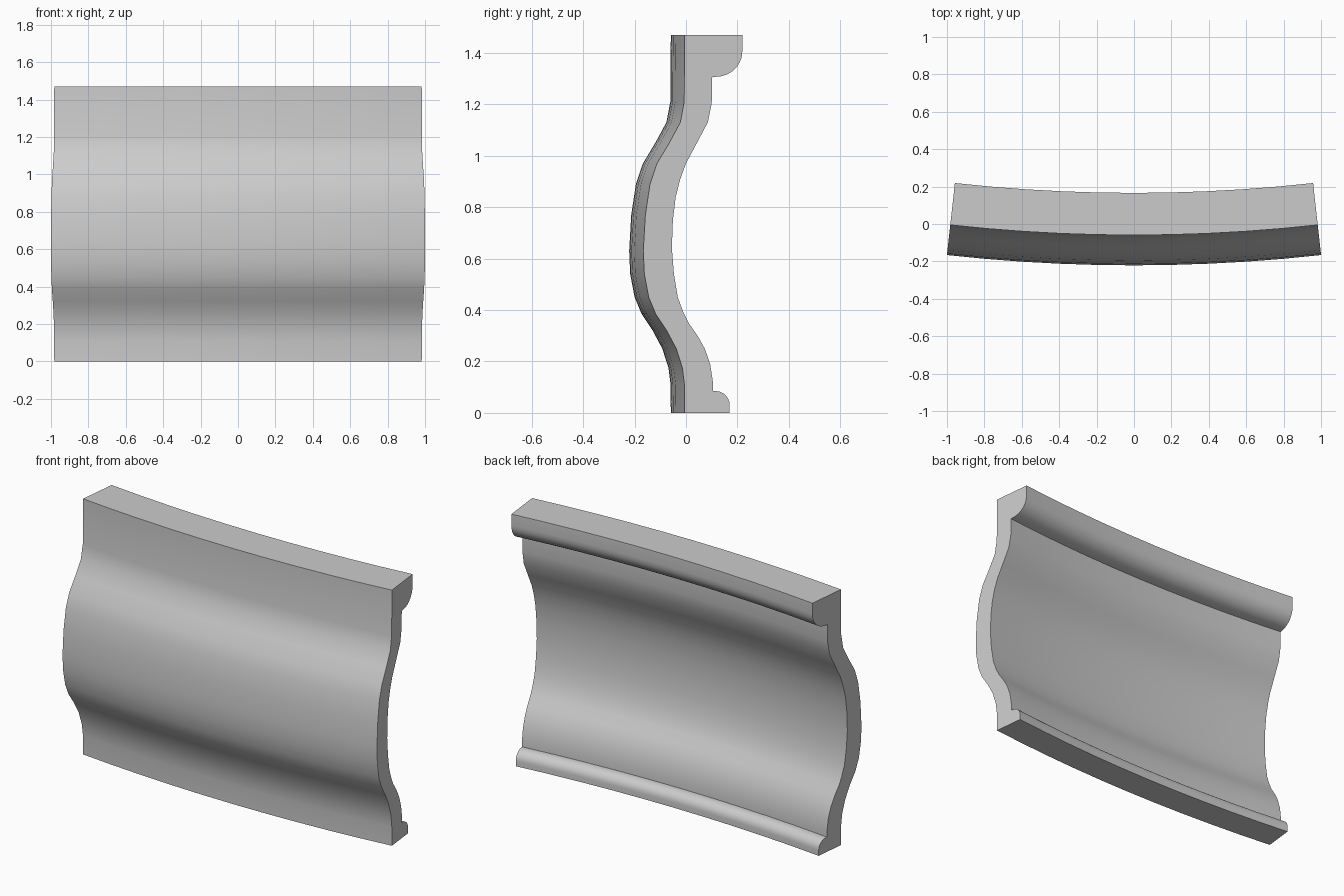
import bpy, bmesh, math

if "Cube" in bpy.data.objects:
    bpy.data.objects.remove(bpy.data.objects["Cube"])

A = 0.11            # half sweep angle
C = 8.89            # y of the sweep axis
SEG = 10


def arc(cy, cz, ry, rz, a0, a1, n=7):
    return [(cy + ry * math.cos(math.radians(a0 + (a1 - a0) * i / n)),
             cz + rz * math.sin(math.radians(a0 + (a1 - a0) * i / n))) for i in range(n + 1)]


# End section (y, z): base bead, inner wave, top ovolo, outer wave
profile = [(0.17, 0.0)]
profile += arc(0.115, 0.03, 0.055, 0.055, 0, 90)
profile += [(0.105, 0.085), (0.104, 0.125), (0.094, 0.19), (0.073, 0.25), (0.045, 0.3),
            (0.01, 0.35), (-0.01, 0.39), (-0.032, 0.45), (-0.047, 0.54), (-0.055, 0.64),
            (-0.051, 0.75), (-0.04, 0.84), (-0.022, 0.91), (0.0, 0.97), (0.04, 1.045),
            (0.085, 1.13), (0.1, 1.205), (0.102, 1.305)]
profile += arc(0.117, 1.405, 0.102, 0.098, -90, 0)
profile += [(0.219, 1.47), (-0.005, 1.47), (-0.007, 1.21), (-0.022, 1.13), (-0.065, 1.05),
            (-0.113, 0.97), (-0.14, 0.89), (-0.158, 0.77), (-0.166, 0.63), (-0.162, 0.54),
            (-0.145, 0.45), (-0.118, 0.385), (-0.075, 0.32), (-0.038, 0.25),
            (-0.014, 0.175), (-0.006, 0.11), (-0.005, 0.0)]

# Sweep the section round a distant vertical axis
bm = bmesh.new()
rings = []
for i in range(SEG + 1):
    t = -A + 2 * A * i / SEG
    ring = []
    for y, z in profile:
        r = (C - y) / math.cos(A)
        ring.append(bm.verts.new((r * math.sin(t), C - r * math.cos(t), z)))
    rings.append(ring)
n = len(profile)
for a, b in zip(rings, rings[1:]):
    for j in range(n):
        k = (j + 1) % n
        bm.faces.new((a[j], a[k], b[k], b[j]))
bm.faces.new(rings[0])
bm.faces.new(rings[-1][::-1])
bmesh.ops.recalc_face_normals(bm, faces=bm.faces)

mesh = bpy.data.meshes.new("curved_moulding")
bm.to_mesh(mesh)
bm.free()
obj = bpy.data.objects.new("curved_moulding", mesh)
bpy.context.collection.objects.link(obj)
bpy.context.view_layer.objects.active = obj
obj.select_set(True)
bpy.ops.object.shade_smooth_by_angle(angle=math.radians(35))
